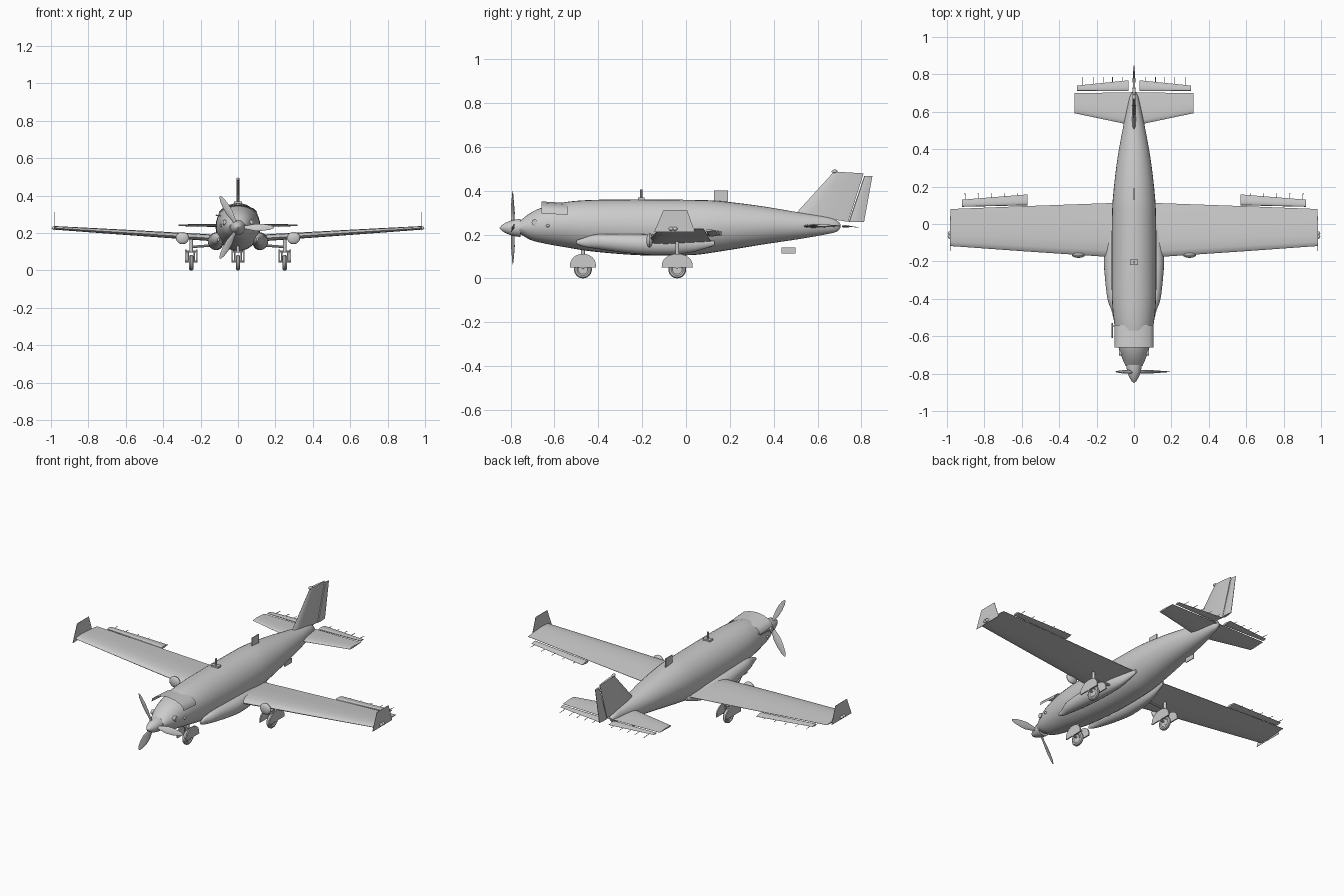
import bpy, bmesh, math
from mathutils import Vector, Matrix

if "Cube" in bpy.data.objects:
    bpy.data.objects.remove(bpy.data.objects["Cube"])


def make(name, verts, faces, smooth=True):
    me = bpy.data.meshes.new(name)
    me.from_pydata([tuple(v) for v in verts], [], faces)
    bm = bmesh.new()
    bm.from_mesh(me)
    bmesh.ops.recalc_face_normals(bm, faces=bm.faces)
    bm.to_mesh(me)
    bm.free()
    ob = bpy.data.objects.new(name, me)
    bpy.context.collection.objects.link(ob)
    if smooth:
        bpy.ops.object.select_all(action='DESELECT')
        ob.select_set(True)
        bpy.context.view_layer.objects.active = ob
        bpy.ops.object.shade_smooth_by_angle(angle=math.radians(35))
    return ob


def loft(name, rings, smooth=True):
    n = len(rings[0])
    faces = [[i * n + j, i * n + (j + 1) % n, (i + 1) * n + (j + 1) % n, (i + 1) * n + j]
             for i in range(len(rings) - 1) for j in range(n)]
    faces += [list(range(n)), [(len(rings) - 1) * n + j for j in range(n)]]
    return make(name, [v for r in rings for v in r], faces, smooth)


def ring_y(y, rx, zc, rz, x=0, n=32):
    return [(x + rx * math.cos(2 * math.pi * k / n), y, zc + rz * math.sin(2 * math.pi * k / n)) for k in range(n)]


def rod(name, a, b, r, n=10):
    a, b = Vector(a), Vector(b)
    q = (b - a).to_track_quat('Z', 'Y')
    circle = [q @ Vector((r * math.cos(2 * math.pi * k / n), r * math.sin(2 * math.pi * k / n), 0)) for k in range(n)]
    return loft(name, [[a + c for c in circle], [b + c for c in circle]])


def plate(name, yz, x, w):
    return loft(name, [[(x - w / 2, y, z) for y, z in yz], [(x + w / 2, y, z) for y, z in yz]], False)


def ball(name, c, r):
    rings = [ring_y(c[1] - r[1] * math.cos(t), r[0] * math.sin(t), c[2], r[2] * math.sin(t), c[0], 20)
             for t in [math.pi * (i + .05) / 10.1 for i in range(11)]]
    return loft(name, rings)


def foil(x, le, te, z, t):
    # aerofoil section at span position x, as fractions of chord and thickness
    prof = [(0, 0), (.03, .25), (.12, .45), (.3, .55), (.6, .38), (1, .03),
            (1, -.03), (.6, -.25), (.3, -.42), (.12, -.38), (.03, -.22)]
    return [(x, le + u * (te - le), z + v * t) for u, v in prof]


def spline(rows, steps=5):
    # smooth the station table with Catmull-Rom interpolation
    out = []
    for i in range(len(rows) - 1):
        p = [rows[max(0, min(len(rows) - 1, i + k))] for k in (-1, 0, 1, 2)]
        for s in range(steps):
            t = s / steps
            out.append([b + .5 * t * (c - a + t * (2 * a - 5 * b + 4 * c - d + t * (3 * (b - c) + d - a)))
                        for a, b, c, d in zip(*p)])
    return out + [rows[-1]]


# Fuselage: y, half width, bottom, top
stations = [(-.76, .045, .205, .26), (-.71, .066, .176, .298), (-.65, .085, .16, .325), (-.55, .103, .142, .348),
            (-.42, .117, .122, .358), (-.2, .12, .105, .36), (.02, .118, .106, .358), (.15, .112, .122, .353),
            (.34, .09, .153, .33), (.52, .058, .18, .3), (.65, .03, .203, .279), (.69, .018, .215, .262),
            (.705, .006, .233, .245)]
loft("fuselage", [ring_y(y, w, (b + t) / 2, (t - b) / 2) for y, w, b, t in spline(stations)])

# Windshield hood
arc = [(-.105, .297), (-.1, .316), (-.083, .331), (-.045, .345), (0, .351), (.045, .345), (.083, .331), (.1, .316), (.105, .297)]
hv = [(x, -.66, z) for x, z in arc] + [(x, -.54, z - .008) for x, z in arc]
make("windshield", hv, [[i, i + 1, i + 10, i + 9] for i in range(8)])

# Spinner and propeller
loft("spinner", [ring_y(y, r, .23, r) for y, r in
                 [(-.85, .002), (-.84, .013), (-.82, .025), (-.8, .033), (-.775, .039), (-.755, .041)]])
for k in range(3):
    rings = []
    for r, c, t, tw in [(.02, .008, .007, 50), (.05, .013, .005, 35), (.09, .02, .004, 25),
                        (.13, .019, .003, 17), (.17, .013, .002, 12), (.192, .004, .001, 10)]:
        a = math.radians(tw)
        m = Matrix.Rotation(math.radians(120 * k), 3, 'Y')
        ring = []
        for j in range(12):
            u, v = c * math.cos(j * math.pi / 6), t * math.sin(j * math.pi / 6)
            p = m @ Vector((r, u * math.sin(a) + v * math.cos(a), u * math.cos(a) - v * math.sin(a)))
            ring.append(p + Vector((0, -.79, .23)))
        rings.append(ring)
    loft("propeller_blade", rings)


def wing_z(x):
    return .163 + .063 * x / .98


for s in (-1, 1):
    # Main wing, root fairing and aileron
    loft("wing", [foil(s * x, le, te, wing_z(x), t) for x, le, te, t in
                  [(.02, -.185, .115, .04), (.15, -.175, .111, .037), (.6, -.145, .095, .029), (.98, -.118, .08, .02)]])
    fair = [(-.5, .105, .165, .006, .008), (-.46, .106, .165, .015, .022), (-.4, .112, .168, .03, .034),
            (-.28, .117, .16, .039, .043), (-.18, .119, .155, .042, .046), (-.05, .113, .152, .036, .042),
            (.04, .105, .152, .022, .03), (.13, .095, .16, .006, .01)]
    loft("wing_root_fairing", [ring_y(y, rx, z, rz, s * x, 20) for y, x, z, rx, rz in spline(fair, 3)])
    loft("aileron", [foil(s * .57, .1, .158, wing_z(.57) - .003, .014), foil(s * .92, .092, .13, wing_z(.92) - .003, .012)])
    for x in (.62, .69, .76, .83, .9):
        rod("wing_static_wick", (s * x, .12, wing_z(x) - .003), (s * (x + .004), .165, wing_z(x) - .006), .0015, 6)

    # Winglet and tip lights
    plate("winglet", [(-.145, .212), (-.103, .312), (.005, .312), (.04, .212)], s * .982, .002)
    for y in (-.068, -.05):
        ball("tip_light", (s * .985, y, .226), (.011, .011, .009))

    # Wing leading-edge pod
    ball("wing_pod", (s * .297, -.166, .173), (.035, .015, .033))

    # Tailplane, elevator and wicks
    loft("tailplane", [foil(s * .0, .525, .705, .237, .018), foil(s * .06, .538, .703, .238, .017), foil(s * .317, .592, .7, .241, .01)])
    loft("elevator", [foil(s * .03, .71, .768, .236, .011), foil(s * .305, .712, .74, .24, .008)])
    for x in (.06, .115, .165, .215, .275):
        rod("tail_static_wick", (s * x, .74, .237), (s * x, .787, .233), .0015, 6)

    # Exhaust stubs
    rod("exhaust", (s * .055, -.69, .255), (s * .08, -.69, .255), .014, 14)
    ball("nose_vent", (s * .09, -.63, .24), (.008, .008, .007))

# Fin and rudder
for name, pts in (("fin", [((.50, .295), (.74, .258)), ((.675, .487), (.81, .479))]),
                  ("rudder", [((.742, .257), (.812, .257)), ((.813, .467), (.85, .466))])):
    t = (.022, .014) if name == "fin" else (.015, .01)
    rings = []
    for (a, b), th in zip(pts, t):
        rings.append([(v * th, a[0] + u * (b[0] - a[0]), a[1] + u * (b[1] - a[1])) for u, v in
                      [(0, 0), (.05, .3), (.25, .5), (.6, .42), (1, .1), (1, -.1), (.6, -.42), (.25, -.5), (.05, -.3)]])
    loft(name, rings)
ball("fin_beacon", (0, .678, .488), (.009, .014, .008))

# Landing gear: wheel, split spat, fork and leg
for gx, gy, top in ((0, -.47, .15), (-.25, -.04, .175), (.25, -.04, .175)):
    prof = [(-.006, .02), (-.012, .028), (-.011, .036), (-.005, .041), (.005, .041), (.011, .036), (.012, .028), (.006, .02)]
    n = 24
    wv = [(gx + x, gy + r * math.cos(2 * math.pi * k / n), .041 + r * math.sin(2 * math.pi * k / n))
          for k in range(n) for x, r in prof]
    make("tyre", wv, [[k * 8 + j, k * 8 + (j + 1) % 8, (k + 1) % n * 8 + (j + 1) % 8, (k + 1) % n * 8 + j]
                      for k in range(n) for j in range(8)])
    rod("wheel_hub", (gx - .008, gy, .041), (gx + .008, gy, .041), .022, 20)
    rod("axle", (gx - .034, gy, .048), (gx + .034, gy, .048), .005)
    w = .06 if gx == 0 else .071
    spat = [(gy + w * math.cos(math.pi * k / 12), .05 + .062 * math.sin(math.pi * k / 12) ** .8) for k in range(13)]
    for d in (-1, 1):
        plate("wheel_door", spat, gx + d * .03, .007)
        rod("fork", (gx + d * .017, gy, .042), (gx + d * .017, gy, .1), .004)
    rod("fork_bridge", (gx - .032, gy, .1), (gx + .032, gy, .1), .006)
    rod("gear_leg", (gx, gy, .1), (gx, gy, top), .009, 14)
    if gx:
        rod("side_brace", (gx, gy, .125), (gx * .5, gy, .135), .007)

# Aerials and pitot tube
rod("mast_aerial", (0, -.205, .355), (0, -.205, .406), .006)
plate("mast_base", [(-.22, .35), (-.22, .368), (-.19, .368), (-.19, .35)], 0, .045)
plate("dorsal_aerial", [(.128, .345), (.128, .4), (.192, .4), (.192, .345)], 0, .005)
plate("ventral_aerial", [(.435, .113), (.435, .14), (.5, .14), (.5, .113)], 0, .005)
rod("pitot_tube", (-.116, -.61, .293), (-.116, -.53, .296), .003)
rod("pitot_mount", (-.116, -.545, .295), (-.08, -.545, .29), .003)
